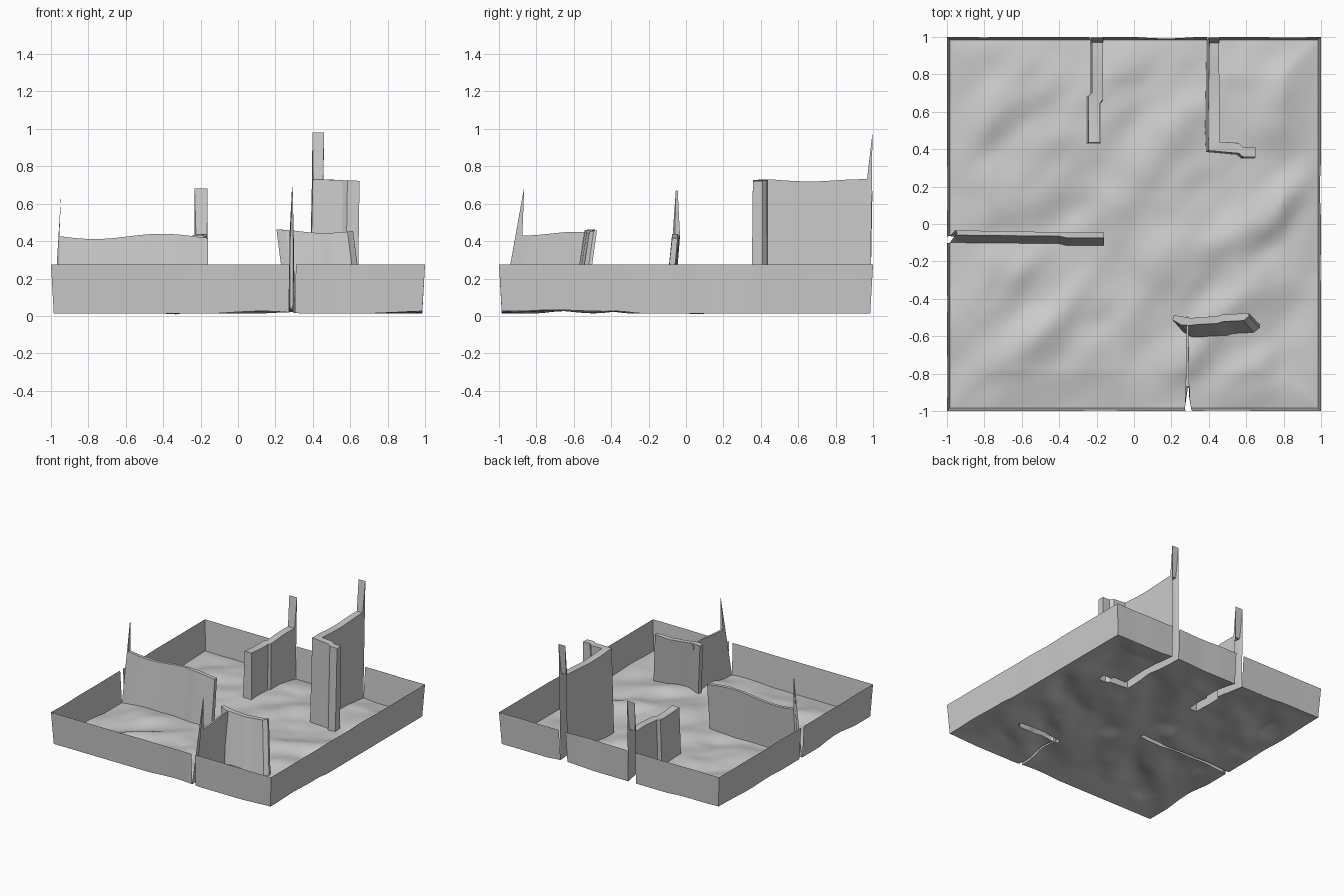
import bpy, bmesh, math
from mathutils import Vector, noise
from mathutils.geometry import delaunay_2d_cdt, intersect_point_tri_2d

if "Cube" in bpy.data.objects:
    bpy.data.objects.remove(bpy.data.objects["Cube"])

E = 0.985      # half width at the floor
RIM = 0.275    # height of outer wall

# placed dunes: x, y, radius along diagonal, radius across, height
DUNES = [(-0.8, 0.5, .3, .1, .03), (-0.5, 0.72, .2, .1, .03), (0.8, 0.1, .35, .1, .04),
         (0.85, 0.75, .3, .1, .03), (-0.6, -0.7, .2, .15, .035), (-0.4, -0.5, .2, .1, .03),
         (0.15, -0.15, .2, .12, .035), (0.15, 0.4, .25, .12, .03), (0.6, -0.35, .3, .1, .03)]


def height(x, y):
    """Dune height of the floor."""
    u, v = (x + y) * .707, (y - x) * .707
    z = .04 + .035 * noise.noise((u * 2.2, v * 4.0, 3.1)) + .015 * noise.noise((u * 5, v * 7, 8.4))
    for dx, dy, a, b, h in DUNES:
        p, q = x - dx, y - dy
        z += h * math.exp(-((p + q) * .707 / a) ** 2 - ((q - p) * .707 / b) ** 2)
    edge = min(1, (E - max(abs(x), abs(y))) / .2)
    rim = .014 + .035 * max(0, noise.noise((x * 2.5, y * 2.5, 1.7)))
    return max(.001, rim + (z - rim) * max(0, edge))


def make(name, bm):
    bmesh.ops.remove_doubles(bm, verts=bm.verts, dist=1e-5)
    bmesh.ops.recalc_face_normals(bm, faces=bm.faces)
    me = bpy.data.meshes.new(name)
    bm.to_mesh(me)
    bm.free()
    ob = bpy.data.objects.new(name, me)
    bpy.context.collection.objects.link(ob)
    bpy.context.view_layer.objects.active = ob
    ob.select_set(True)
    bpy.ops.object.shade_smooth_by_angle(angle=math.radians(25))
    ob.select_set(False)
    return ob


def resample(pairs, step=.03):
    """Subdivide a strip given as (left, right) point pairs."""
    out = []
    for (a, b), (c, d) in zip(pairs, pairs[1:]):
        a, b, c, d = map(Vector, (a, b, c, d))
        n = max(1, round(((c + d) - (a + b)).length / 2 / step))
        out += [(a.lerp(c, i / n), b.lerp(d, i / n)) for i in range(n)]
    return out + [(Vector(pairs[-1][0]), Vector(pairs[-1][1]))]


slits = []


def folded_wall(name, pairs, top, lean, wave=0, tip=None, pinch=1):
    """Hollow upright fold over a floor slit; tip = (dx, dy, z) of the spike at the rim."""
    rows = resample(pairs)
    slits.append([p[0] for p in rows] + [p[1] for p in reversed(rows)])
    bm = bmesh.new()
    quads = []
    for i, (l, r) in enumerate(rows):
        mid = (l + r) / 2
        spike = tip and i == 0
        dx, dy = tip[:2] if spike else lean
        z = tip[2] if spike else top + wave * math.sin(mid.x * 9 + mid.y * 11)
        k = pinch if spike else .85
        lo = [bm.verts.new((p.x, p.y, height(p.x, p.y))) for p in (l, r)]
        hi = []
        for p in (l, r):
            t = mid + (p - mid) * k
            hi.append(bm.verts.new((t.x + dx, t.y + dy, z)))
        quads.append((lo[0], hi[0], hi[1], lo[1]))
    for a, b in zip(quads, quads[1:]):
        for j in range(3):
            bm.faces.new((a[j], a[j + 1], b[j + 1], b[j]))
    bm.faces.new(quads[-1])
    if not tip:
        bm.faces.new(quads[0])
    return make(name, bm)


# interior walls
folded_wall("back_left_wall",
            [((-.235, E), (-.165, E)), ((-.235, .965), (-.165, .965)), ((-.235, .7), (-.165, .66)),
             ((-.255, .68), (-.18, .64)), ((-.255, .43), (-.18, .43))],
            .43, (.005, .005), .008, (.003, .012, .68))
folded_wall("back_right_wall",
            [((.388, E), (.45, E)), ((.388, .965), (.45, .965)), ((.38, .5), (.452, .5)),
             ((.385, .385), (.452, .44)), ((.55, .37), (.55, .435)), ((.575, .35), (.575, .41)),
             ((.64, .35), (.64, .41))],
            .725, (.01, .003), .006, (.01, .012, .98))
folded_wall("left_wall",
            [((-E, -.10), (-E, -.065)), ((-.925, -.10), (-.925, -.07)), ((-.4, -.105), (-.4, -.08)),
             ((-.36, -.115), (-.36, -.08)), ((-.16, -.115), (-.16, -.08))],
            .425, (0, .038), .014, (.04, .033, .67), .3)
folded_wall("front_stem_wall",
            [((.272, -E), (.305, -E)), ((.275, -.925), (.295, -.925)), ((.28, -.575), (.292, -.575))],
            .44, (0, .08), .01, (.002, .12, .69), .1)
folded_wall("front_cross_wall",
            [((.26, -.575), (.27, -.545)), ((.31, -.605), (.31, -.55)), ((.36, -.605), (.36, -.56)),
             ((.4, -.6), (.4, -.555)), ((.5, -.595), (.5, -.55)), ((.53, -.585), (.53, -.54)),
             ((.64, -.58), (.64, -.535)), ((.67, -.555), (.67, -.535))],
            .455, (-.055, .06), .012)

# dune floor, cut open along the slits
N = 90
pts = [Vector((-E + 2 * E * i / N, -E + 2 * E * j / N)) for i in range(N + 1) for j in range(N + 1)]
edges = []
for loop in slits:
    s = len(pts)
    pts += loop
    edges += [(s + i, s + (i + 1) % len(loop)) for i in range(len(loop))]


def inside(p, loop):
    hit = False
    for a, b in zip(loop, loop[1:] + loop[:1]):
        if (a.y > p.y) != (b.y > p.y) and p.x < a.x + (p.y - a.y) * (b.x - a.x) / (b.y - a.y):
            hit = not hit
    return hit


verts, _, tris, *_ = delaunay_2d_cdt(pts, edges, [], 0, 1e-5)
bm = bmesh.new()
bv = [bm.verts.new((v.x, v.y, height(v.x, v.y))) for v in verts]
for t in tris:
    c = sum((verts[i] for i in t), Vector((0, 0))) / len(t)
    if not any(inside(c, s) for s in slits):
        bm.faces.new([bv[i] for i in t])
bmesh.ops.delete(bm, geom=[v for v in bm.verts if not v.link_faces], context='VERTS')
floor = make("dune_floor", bm)
for p in floor.data.polygons:
    p.use_smooth = True
if floor.data.polygons and floor.data.polygons[len(floor.data.polygons) // 2].normal.z < 0:
    floor.data.flip_normals()


# outer walls, one per side, left open where a slit meets the rim
def rim_wall(name, place, gaps):
    stops = sorted([-E, E] + [g for gap in gaps for g in gap])
    bm = bmesh.new()
    for a, b in zip(stops[::2], stops[1::2]):
        n = max(1, round((b - a) / .025))
        prev = None
        for i in range(n + 1):
            t = a + (b - a) * i / n
            x, y = place(t, E)
            fade = 1 - (t / E) ** 8
            out = 1 - .012 * fade * max(0, noise.noise((x * 3, y * 3, 5)))
            tx, ty = place(t / E, out)
            row = (bm.verts.new((x, y, height(x, y))), bm.verts.new((tx, ty, RIM)))
            if prev:
                bm.faces.new((prev[0], row[0], row[1], prev[1]))
            prev = row
    make(name, bm)


rim_wall("front_rim", lambda t, d: (t, -d), [(.272, .305)])
rim_wall("back_rim", lambda t, d: (t, d), [(-.235, -.165), (.388, .45)])
rim_wall("left_rim", lambda t, d: (-d, t), [(-.10, -.065)])
rim_wall("right_rim", lambda t, d: (d, t), [])
